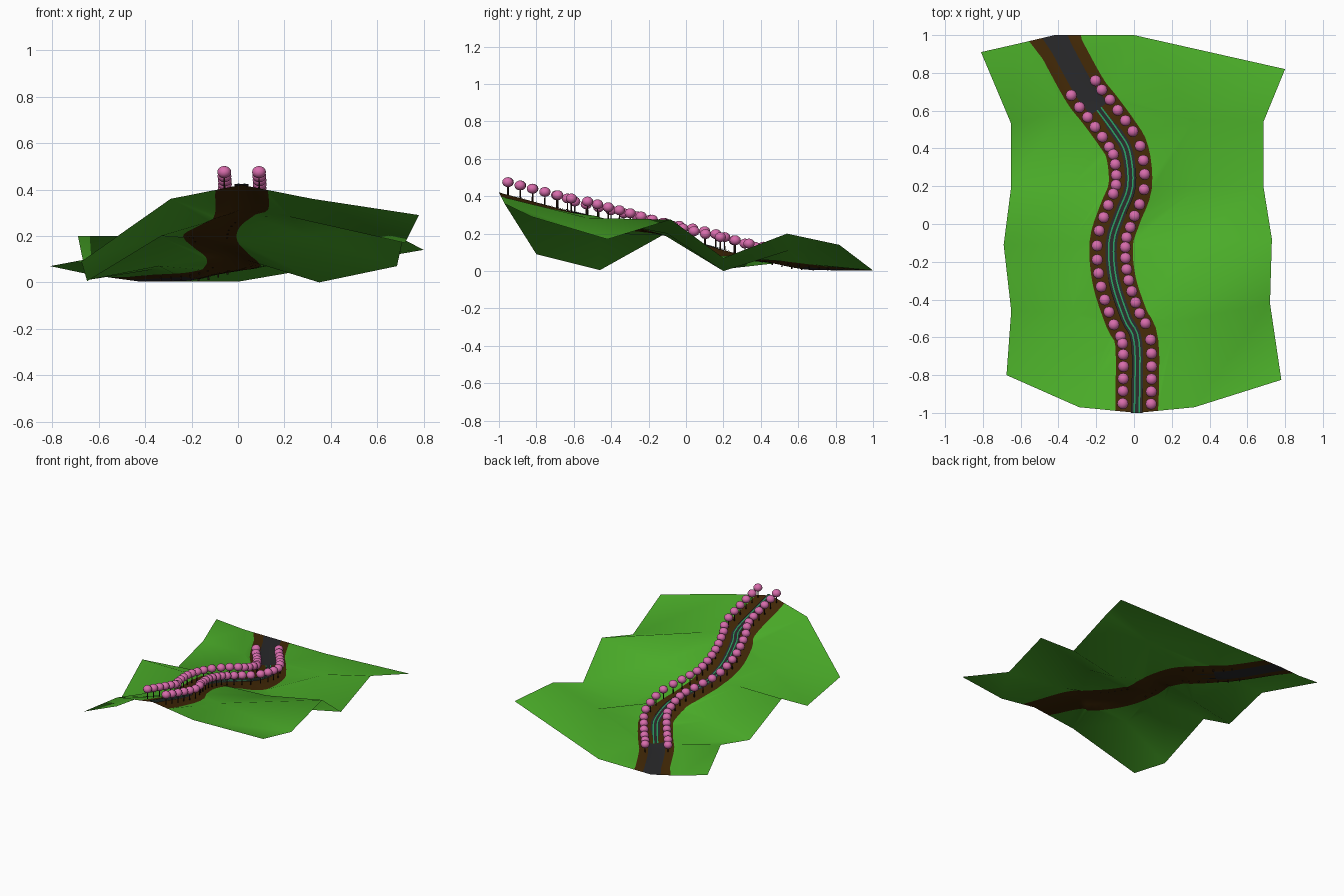
import bpy, bmesh
from mathutils import Vector, Matrix

if "Cube" in bpy.data.objects:
    bpy.data.objects.remove(bpy.data.objects["Cube"])


def material(name, rgb):
    m = bpy.data.materials.new(name)
    m.use_nodes = True
    m.diffuse_color = (*rgb, 1)
    bsdf = m.node_tree.nodes["Principled BSDF"]
    bsdf.inputs["Base Color"].default_value = (*rgb, 1)
    bsdf.inputs["Roughness"].default_value = 0.9
    return m


GRASS = material("grass_green", (0.07, 0.42, 0.022))
EARTH = material("earth_brown", (0.056, 0.022, 0.002))
ASPHALT = material("asphalt_grey", (0.022, 0.022, 0.024))
TEAL = material("teal_line", (0.02, 0.32, 0.11))
PINK = material("blossom_pink", (0.68, 0.15, 0.41))
BARK = material("bark_brown", (0.03, 0.014, 0.008))


def make_object(name, bm, mats):
    for f in bm.faces:
        f.smooth = True
    mesh = bpy.data.meshes.new(name)
    bm.to_mesh(mesh)
    bm.free()
    for m in mats:
        mesh.materials.append(m)
    bpy.context.collection.objects.link(bpy.data.objects.new(name, mesh))


# Winding centre line of the path (x, y, z), front to back
CENTRE = [Vector(p) for p in (
    (0.015, -1, 0.42), (0.015, -0.63, 0.322), (-0.04, -0.5, 0.288),
    (-0.105, -0.3, 0.237), (-0.12, -0.1, 0.185), (-0.075, 0.05, 0.15),
    (-0.02, 0.2, 0.112), (-0.035, 0.38, 0.065), (-0.09, 0.48, 0.04),
    (-0.185, 0.61, 0.012), (-0.268, 0.72, 0.005), (-0.42, 1, 0.003))]
ROW_Y = (-1, -0.5, -0.1, 0.2, 0.61, 1)

# Hill rows: outer edge and mid slope on each side of the path
WEST = [Vector(p) for p in ((-0.675, -0.8, 0.09), (-0.65, -0.46, 0.005), (-0.69, -0.11, 0.2),
                            (-0.65, 0.2, 0.01), (-0.65, 0.53, 0.1), (-0.81, 0.91, 0.07))]
WEST_MID = [Vector(p) for p in ((-0.29, -0.97, 0.36), (-0.33, -0.47, 0.2), (-0.35, -0.11, 0.2),
                                (-0.34, 0.2, 0.07), (-0.37, 0.6, 0.055), (-0.62, 0.953, 0.03))]
EAST_MID = [Vector(p) for p in ((0.32, -0.97, 0.36), (0.22, -0.52, 0.283), (0.3, -0.1, 0.2),
                                (0.35, 0.2, 0), (0.32, 0.55, 0.11), (0.0, 1, 0.003))]
EAST = [Vector(p) for p in ((0.78, -0.825, 0.29), (0.72, -0.42, 0.17), (0.73, -0.08, 0.275),
                            (0.685, 0.2, 0.07), (0.685, 0.54, 0.2), (0.8, 0.82, 0.14))]
STEPS = 4


def smooth_line(pts):
    """Rounded curve passing through every point."""
    ext = [2 * pts[0] - pts[1]] + pts + [2 * pts[-1] - pts[-2]]
    out = []
    for a, b, c, d in zip(ext, ext[1:], ext[2:], ext[3:]):
        for i in range(STEPS):
            t = i / STEPS
            out.append(b + (c - a) * t / 2 + (2 * a - 5 * b + 4 * c - d) * t * t / 2
                       + (3 * b - a - 3 * c + d) * t ** 3 / 2)
    return out + [pts[-1]]


def side_vectors(line):
    sides = []
    for i in range(len(line)):
        t = line[min(i + 1, len(line) - 1)] - line[max(i - 1, 0)]
        sides.append(Vector((t.y, -t.x, 0)).normalized())
    return sides


PATH = smooth_line(CENTRE)
SIDES = side_vectors(PATH)
ROW_AT = [min(range(len(PATH)), key=lambda k: abs(PATH[k].y - y)) for y in ROW_Y]


def on_row(line, y):
    """Point on a hill line level with a path position."""
    i = max(k for k in range(len(ROW_Y) - 1) if ROW_Y[k] <= y + 1e-6)
    return line[i].lerp(line[i + 1], (y - ROW_Y[i]) / (ROW_Y[i + 1] - ROW_Y[i]))


def strip_point(k, w):
    """Path surface point, w to the side of the centre, sloping to the hill."""
    p = PATH[k]
    mid = on_row(EAST_MID if w > 0 else WEST_MID, p.y)
    f = abs(w) / (mid - p).length
    if k == 0:
        return p.lerp(mid, f)
    if k == len(PATH) - 1:
        return p.lerp(mid, f * 1.22)
    q = p + SIDES[k] * w
    q.z += (mid.z - p.z) * f
    return q


# Terrain sheet with the earth path and asphalt end set into it
bm = bmesh.new()
rows = []
for k, p in enumerate(PATH):
    pts = [strip_point(k, w) for w in (-0.115, -0.056)] + [p]
    pts += [strip_point(k, w) for w in (0.056, 0.115)]
    rows.append([bm.verts.new(v) for v in pts])
for r, (near, far) in enumerate(zip(rows, rows[1:])):
    for c in range(len(near) - 1):
        f = bm.faces.new((near[c], near[c + 1], far[c + 1], far[c]))
        f.material_index = 2 if c in (1, 2) and PATH[r].y > 0.59 else 1

# Broad hill facets on both sides, all split along the same diagonal
west, west_mid, east_mid, east = (
    [bm.verts.new(v) for v in line] for line in (WEST, WEST_MID, EAST_MID, EAST))
for i in range(len(ROW_Y) - 1):
    bm.faces.new((west[i], west_mid[i], west_mid[i + 1]))
    bm.faces.new((west[i], west_mid[i + 1], west[i + 1]))
    bm.faces.new((east_mid[i], east[i], east[i + 1]))
    bm.faces.new((east_mid[i], east[i + 1], east_mid[i + 1]))
    span = rows[ROW_AT[i]:ROW_AT[i + 1] + 1]
    bm.faces.new((west_mid[i], span[-1][0], west_mid[i + 1]))
    bm.faces.new((span[0][-1], east_mid[i], east_mid[i + 1]))
    for near, far in zip(span, span[1:]):
        bm.faces.new((west_mid[i], near[0], far[0]))
        bm.faces.new((near[-1], east_mid[i + 1], far[-1]))
make_object("terrain", bm, [GRASS, EARTH, ASPHALT])


# Thin ribbons lying on the path
def ribbon(name, mat, offset, half, lift):
    bm = bmesh.new()
    prev = None
    for p, s in zip(PATH, SIDES):
        if p.y > 0.63:
            break
        base = p + Vector((0, 0, lift))
        pair = [bm.verts.new(base + s * (offset + k * half)) for k in (-1, 1)]
        if prev:
            bm.faces.new((prev[0], prev[1], pair[1], pair[0]))
        prev = pair
    make_object(name, bm, [mat])


ribbon("track_bed", ASPHALT, 0, 0.03, 0.003)
for label, side in (("left", 1), ("right", -1)):
    ribbon(label + "_track_line", TEAL, side * 0.013, 0.004, 0.006)


# Points at even distances along the path between two y values
def even_points(count, y0, y1):
    pairs = [(p, s) for p, s in zip(PATH, SIDES) if p.y <= y1 + 0.01]
    dist = [0]
    for (a, _), (b, _) in zip(pairs, pairs[1:]):
        dist.append(dist[-1] + (b - a).length)
    start = y0 - PATH[0].y
    for k in range(count):
        d = start + (dist[-1] - start) * k / (count - 1)
        i = max(j for j in range(len(dist) - 1) if dist[j] <= d)
        t = (d - dist[i]) / (dist[i + 1] - dist[i])
        yield pairs[i][0].lerp(pairs[i + 1][0], t), pairs[i][1].lerp(pairs[i + 1][1], t)


# Rows of blossom trees on both sides
for label, side in (("left", 1), ("right", -1)):
    crowns, trunks = bmesh.new(), bmesh.new()
    for p, s in even_points(28, -0.95, 0.72):
        foot = p + s * side * 0.075
        bmesh.ops.create_uvsphere(
            crowns, u_segments=12, v_segments=8, radius=0.03,
            matrix=Matrix.Translation(foot + Vector((0, 0, 0.068))) @ Matrix.Diagonal((1, 1, 0.88, 1)))
        bmesh.ops.create_cone(
            trunks, cap_ends=True, segments=6, radius1=0.004, radius2=0.003, depth=0.046,
            matrix=Matrix.Translation(foot + Vector((0, 0, 0.022))))
    make_object(label + "_tree_crowns", crowns, [PINK])
    make_object(label + "_tree_trunks", trunks, [BARK])
